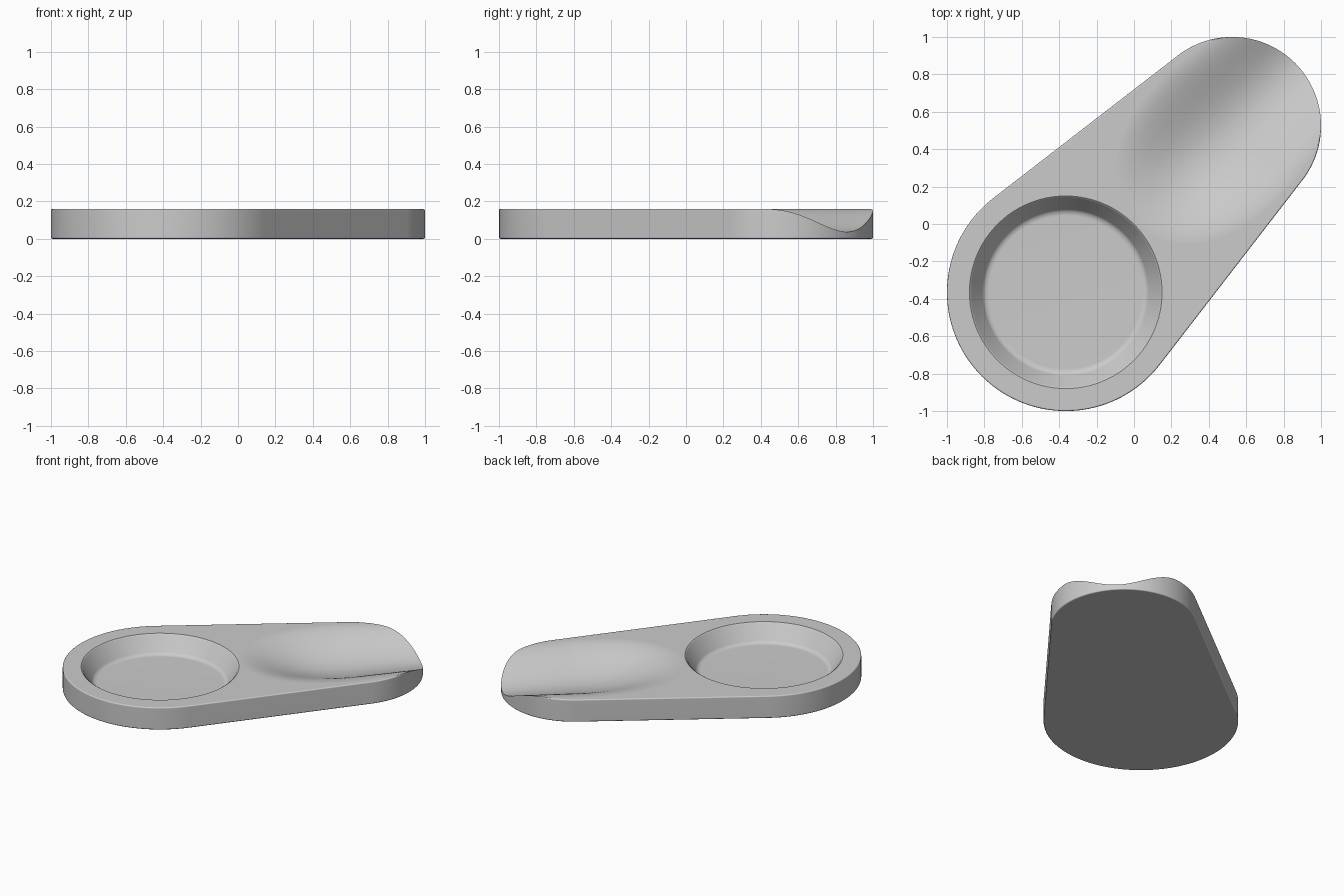
import bpy, bmesh, math
from mathutils import Vector, Matrix

if "Cube" in bpy.data.objects:
    bpy.data.objects.remove(bpy.data.objects["Cube"], do_unlink=True)

HEIGHT = 0.16
BIG, BIG_R = Vector((-0.365, -0.365)), 0.635
SMALL, SMALL_R = Vector((0.525, 0.525)), 0.475
AXIS = math.radians(45)

grey = bpy.data.materials.new("warm_grey")
grey.use_nodes = True
grey.diffuse_color = (0.6, 0.6, 0.6, 1)
grey.node_tree.nodes["Principled BSDF"].inputs["Base Color"].default_value = (0.6, 0.6, 0.6, 1)


def make_object(name, bm):
    bmesh.ops.recalc_face_normals(bm, faces=bm.faces)
    mesh = bpy.data.meshes.new(name)
    bm.to_mesh(mesh)
    bm.free()
    mesh.materials.append(grey)
    obj = bpy.data.objects.new(name, mesh)
    bpy.context.collection.objects.link(obj)
    return obj


def arc(center, radius, start, end, steps=72):
    for i in range(steps + 1):
        a = start + (end - start) * i / steps
        yield (center.x + radius * math.cos(a), center.y + radius * math.sin(a), 0)


# Tapered body: two round ends joined by tangent sides
bm = bmesh.new()
phi = math.acos((BIG_R - SMALL_R) / (SMALL - BIG).length)
outline = list(arc(SMALL, SMALL_R, AXIS - phi, AXIS + phi))
outline += list(arc(BIG, BIG_R, AXIS + phi, AXIS + math.tau - phi))
base = bm.faces.new([bm.verts.new(p) for p in outline])
top = bmesh.ops.extrude_face_region(bm, geom=[base])["geom"]
bmesh.ops.translate(bm, vec=(0, 0, HEIGHT), verts=[v for v in top if isinstance(v, bmesh.types.BMVert)])
body = make_object("tray_body", bm)

# Round dish cutter: revolved profile with a soft floor corner and rim
bm = bmesh.new()
profile = [(0, 0.04), (0.41, 0.04), (0.43, 0.044), (0.445, 0.056), (0.505, 0.153),
           (0.515, 0.16), (0.53, 0.165), (0.53, 0.3), (0, 0.3)]
verts = [bm.verts.new((r, 0, z)) for r, z in profile]
edges = [bm.edges.new(pair) for pair in zip(verts, verts[1:])]
bmesh.ops.spin(bm, geom=verts + edges, cent=(0, 0, 0), axis=(0, 0, 1), angle=math.tau, steps=96)
bmesh.ops.remove_doubles(bm, verts=bm.verts, dist=0.0001)
bmesh.ops.translate(bm, vec=(BIG.x, BIG.y, 0), verts=bm.verts)
dish = make_object("dish_cutter", bm)


# Scoop surface: shallow bowl that runs out through the small end
def scoop_height(s, t):
    width = 0.45 - 0.14 * max(0, s - 0.7)
    q = (max(0, 0.75 - s) / 0.74) ** 2.7 + (t / width) ** 2
    return min(0.28, HEIGHT - 0.123 * (1 - q) * abs(1 - q))


bm = bmesh.new()
bmesh.ops.create_grid(bm, x_segments=64, y_segments=64, size=1)
for v in bm.verts:
    s, t = 0.64 + 0.76 * v.co.x, 0.6 * v.co.y
    v.co = (s, t, scoop_height(s, t))
lid = bmesh.ops.extrude_face_region(bm, geom=bm.faces[:])["geom"]
for v in lid:
    if isinstance(v, bmesh.types.BMVert):
        v.co.z = 0.4
bmesh.ops.rotate(bm, cent=(0, 0, 0), matrix=Matrix.Rotation(AXIS, 3, "Z"), verts=bm.verts)
scoop = make_object("scoop_cutter", bm)

# Soften the outer edges, then cut both hollows
bpy.context.view_layer.objects.active = body
body.select_set(True)
bevel = body.modifiers.new("soft_edges", "BEVEL")
bevel.width, bevel.segments = 0.008, 3
bevel.limit_method, bevel.angle_limit = "ANGLE", math.radians(60)
bpy.ops.object.modifier_apply(modifier=bevel.name)
for cutter in (dish, scoop):
    cutter.hide_render = True
    cut = body.modifiers.new(cutter.name, "BOOLEAN")
    cut.operation, cut.solver, cut.object = "DIFFERENCE", "EXACT", cutter
    bpy.ops.object.modifier_apply(modifier=cut.name)
    bpy.data.objects.remove(cutter, do_unlink=True)

bpy.ops.object.shade_smooth_by_angle(angle=math.radians(35))
normals = body.modifiers.new("even_shading", "WEIGHTED_NORMAL")
normals.keep_sharp = True
